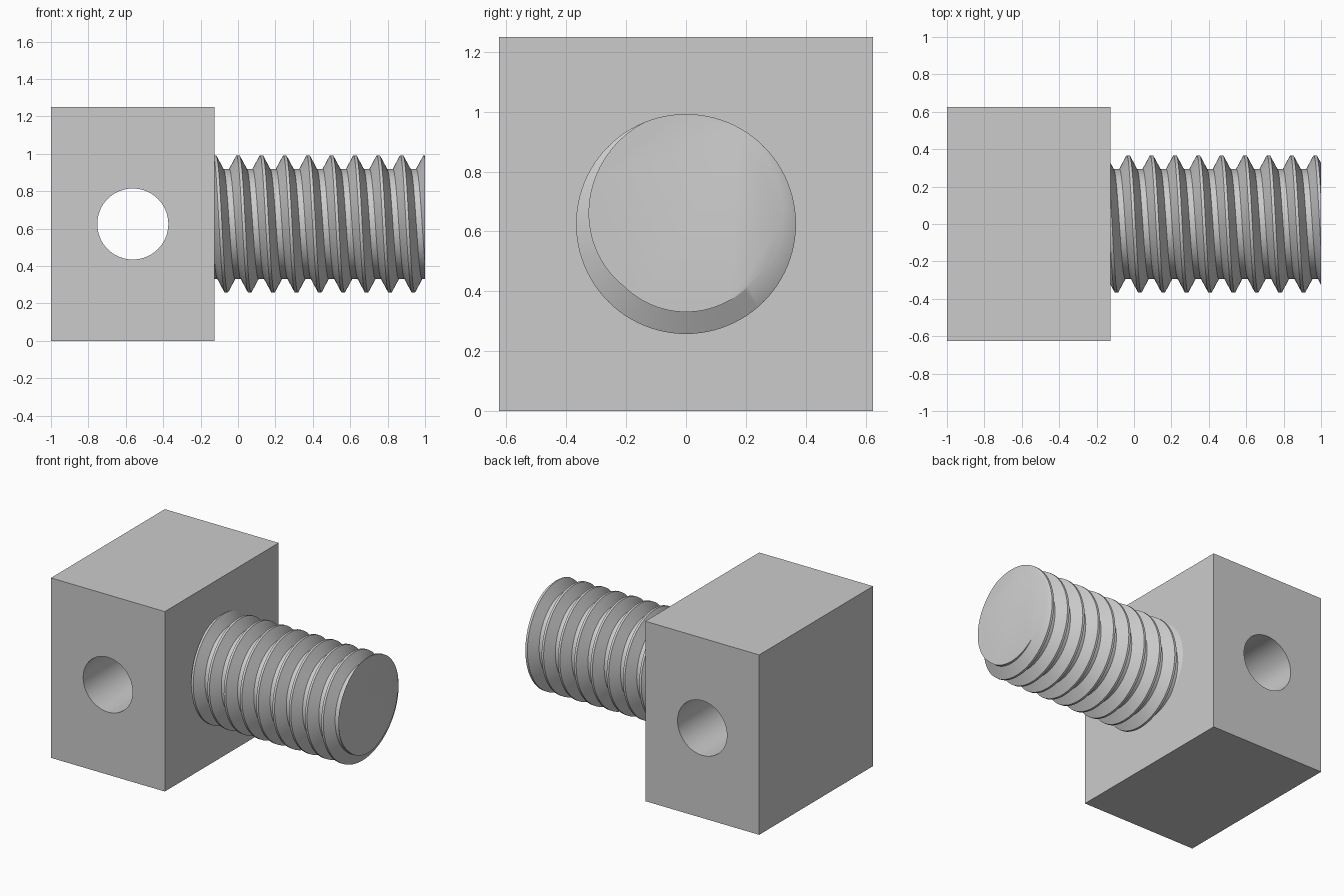
import bpy, bmesh, math

if "Cube" in bpy.data.objects:
    bpy.data.objects.remove(bpy.data.objects["Cube"])

PITCH, CREST, ROOT = 0.125, 0.3675, 0.294
FLAT_CREST, FLAT_ROOT = PITCH / 16, PITCH / 8   # half widths of the flats
X0, X1, ZC = -0.125, 1.0, 0.625
SEGS = 96

steel = bpy.data.materials.new("light grey metal")
steel.diffuse_color = (0.6, 0.6, 0.6, 1)
steel.use_nodes = True
steel.node_tree.nodes["Principled BSDF"].inputs["Base Color"].default_value = steel.diffuse_color


def finish(obj):
    obj.data.materials.clear()
    obj.data.materials.append(steel)
    bpy.ops.object.select_all(action='DESELECT')
    obj.select_set(True)
    bpy.context.view_layer.objects.active = obj
    bpy.ops.object.shade_smooth_by_angle(angle=math.radians(30))


# square head
bpy.ops.mesh.primitive_cube_add(size=1, location=(-0.5625, 0, ZC))
head = bpy.context.object
head.name = "square_head"
head.scale = (0.875, 1.25, 1.25)
bpy.ops.object.transform_apply(location=True, rotation=True, scale=True)

# cross hole through the head, front to back
bpy.ops.mesh.primitive_cylinder_add(vertices=64, radius=0.19, depth=2,
                                    location=(-0.5625, 0, ZC),
                                    rotation=(math.pi / 2, 0, 0))
cutter = bpy.context.object
cutter.name = "hole_cutter"
cutter.hide_render = True
cut = head.modifiers.new("cross hole", 'BOOLEAN')
cut.operation = 'DIFFERENCE'
cut.solver = 'EXACT'
cut.object = cutter
bpy.context.view_layer.objects.active = head
bpy.ops.object.modifier_apply(modifier=cut.name)
bpy.data.objects.remove(cutter)
finish(head)


# threaded shank
def thread_radius(dx):
    """Radius at an axial distance dx from any crest centre."""
    d = abs((dx + PITCH / 2) % PITCH - PITCH / 2)
    t = (d - FLAT_CREST) / (PITCH / 2 - FLAT_ROOT - FLAT_CREST)
    return CREST + (ROOT - CREST) * min(max(t, 0), 1)


corners = (-FLAT_CREST, FLAT_CREST, PITCH / 2 - FLAT_ROOT, PITCH / 2 + FLAT_ROOT)
bm = bmesh.new()
columns = []
for i in range(SEGS + 1):
    a = 2 * math.pi * i / SEGS
    lead = PITCH * i / SEGS
    col = []
    for k in range(-3, 11):
        for c in corners:
            x = min(max(lead + k * PITCH + c, X0), X1)
            r = thread_radius(x - lead)
            col.append(bm.verts.new((x, -r * math.sin(a), ZC + r * math.cos(a))))
    columns.append(col)
for p, q in zip(columns, columns[1:]):
    for j in range(len(p) - 1):
        bm.faces.new((p[j], p[j + 1], q[j + 1], q[j]))
bmesh.ops.remove_doubles(bm, verts=bm.verts, dist=1e-5)

# flat end caps
for x in (X0, X1):
    rim = [e for e in bm.edges if len(e.link_faces) == 1
           and all(abs(v.co.x - x) < 1e-4 for v in e.verts)]
    bmesh.ops.holes_fill(bm, edges=rim, sides=0)
bmesh.ops.recalc_face_normals(bm, faces=bm.faces)
mesh = bpy.data.meshes.new("threaded_shank")
bm.to_mesh(mesh)
bm.free()
shank = bpy.data.objects.new("threaded_shank", mesh)
bpy.context.collection.objects.link(shank)
finish(shank)
